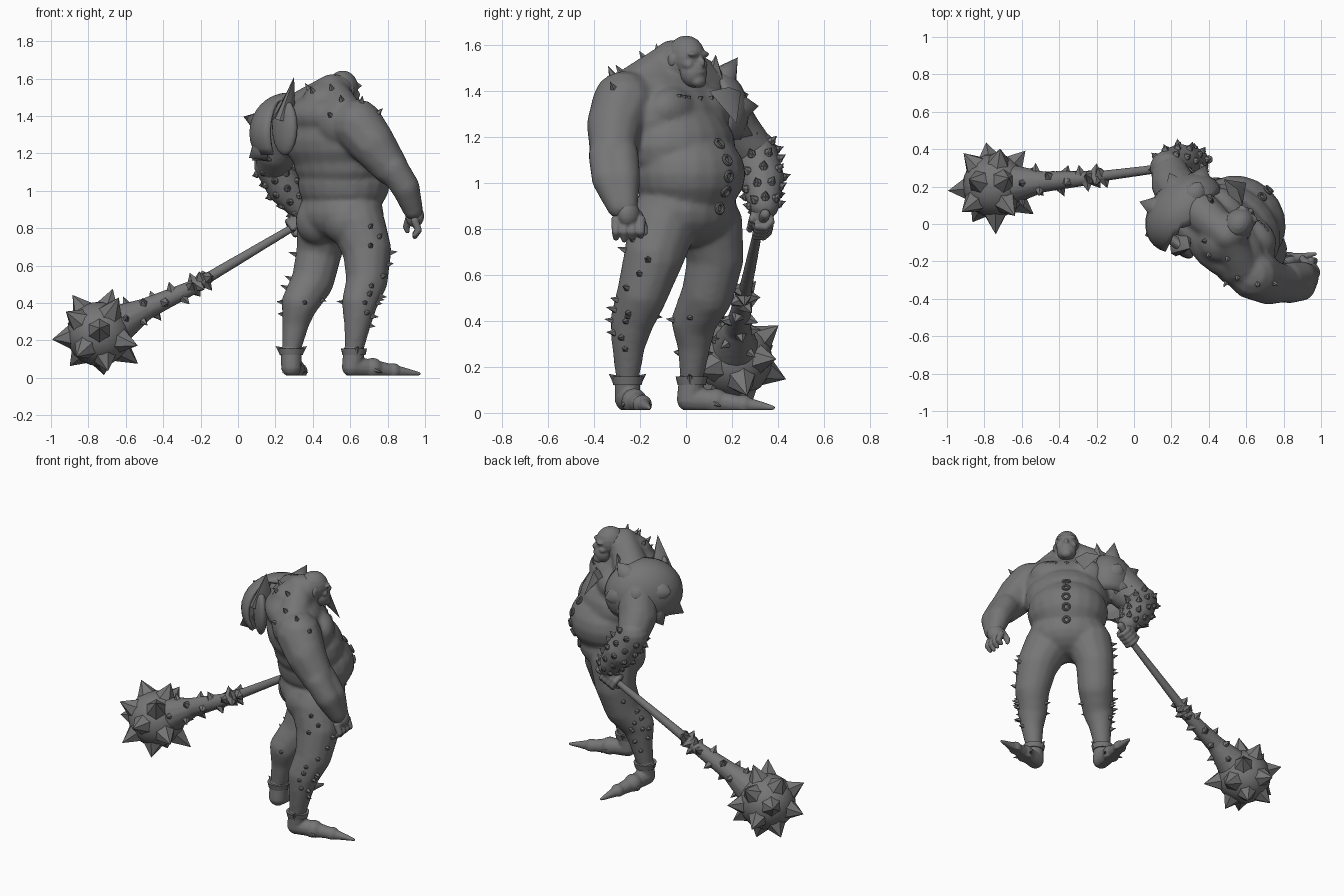
import bpy, bmesh, math, random
from mathutils import Vector as V, Matrix
from mathutils.bvhtree import BVHTree

random.seed(4)
if "Cube" in bpy.data.objects:
    bpy.data.objects.remove(bpy.data.objects["Cube"])

grey = bpy.data.materials.new("stone_grey")
grey.use_nodes = True
colour = (0.18, 0.18, 0.18, 1)
grey.diffuse_color = colour
grey.node_tree.nodes["Principled BSDF"].inputs["Base Color"].default_value = colour

# The giant faces diagonally: FWD is his front, LEFT his own left
FACING = math.radians(47)
TURN = Matrix.Rotation(FACING, 4, 'Z')
FWD, LEFT, UP = TURN @ V((1, 0, 0)), TURN @ V((0, 1, 0)), V((0, 0, 1))


def ball(bm, centre, radii, seg=20):
    m = Matrix.Translation(V(centre)) @ TURN @ Matrix.Diagonal((*radii, 1))
    bmesh.ops.create_uvsphere(bm, u_segments=seg, v_segments=seg // 2, radius=1, matrix=m)


def chain(bm, points, steps=7):
    """Limb made of overlapping balls; each point is x, y, z, radius."""
    for a, b in zip(points, points[1:]):
        a, b = V(a), V(b)
        for i in range(steps + 1):
            p = a.lerp(b, i / steps)
            ball(bm, p[:3], [p[3]] * 3, 14)


def cone(bm, base, tip, radius, sides=6, flat=1.0):
    base, tip = V(base), V(tip)
    d = tip - base
    m = Matrix.Translation((base + tip) / 2) @ d.to_track_quat('Z', 'Y').to_matrix().to_4x4()
    m = m @ Matrix.Diagonal((1, flat, 1, 1))
    bmesh.ops.create_cone(bm, cap_ends=True, segments=sides, radius1=radius, radius2=0,
                          depth=d.length, matrix=m)


def finish(name, bm, angle=None):
    mesh = bpy.data.meshes.new(name)
    bm.to_mesh(mesh)
    bm.free()
    mesh.materials.append(grey)
    ob = bpy.data.objects.new(name, mesh)
    bpy.context.collection.objects.link(ob)
    if angle:
        for o in bpy.context.selected_objects:
            o.select_set(False)
        ob.select_set(True)
        bpy.context.view_layer.objects.active = ob
        bpy.ops.object.shade_smooth_by_angle(angle=math.radians(angle))
    return ob


def fuse(name, bm, voxel, smooth=4):
    """Merge overlapping balls into one smooth skin."""
    ob = finish(name, bm)
    r = ob.modifiers.new("fuse", 'REMESH')
    r.mode, r.voxel_size = 'VOXEL', voxel
    s = ob.modifiers.new("soften", 'SMOOTH')
    s.factor, s.iterations = 0.5, smooth
    dg = bpy.context.evaluated_depsgraph_get()
    ob.data = bpy.data.meshes.new_from_object(ob.evaluated_get(dg))
    ob.modifiers.clear()
    ob.data.materials.clear()
    ob.data.materials.append(grey)
    for p in ob.data.polygons:
        p.use_smooth = True
    return ob


# Body: torso, arms and legs
bm = bmesh.new()
ball(bm, (.50, -.06, 1.27), (.20, .30, .20))
ball(bm, (.47, -.09, 1.40), (.17, .27, .12))
ball(bm, (.54, -.025, 1.16), (.215, .27, .2))
ball(bm, (.565, .015, 1.04), (.235, .26, .2))
ball(bm, (.55, 0, .88), (.2, .255, .16))
chest = V((.50, -.06, 1.32))
for side in (-1, 1):
    ball(bm, chest + FWD * .1 + LEFT * side * .11, (.09, .13, .1))
    ball(bm, V((.55, 0, .84)) - FWD * .08 + LEFT * side * .1, (.11, .12, .13))
    ball(bm, chest - FWD * .12 + LEFT * side * .14 + UP * .04, (.08, .12, .12))
right_leg = [(.64, -.10, .82, .15), (.69, -.14, .68, .133), (.69, -.19, .52, .113),
             (.65, -.235, .4, .097), (.64, -.25, .3, .075), (.62, -.255, .15, .052)]
left_leg = [(.46, .10, .82, .15), (.435, .13, .68, .125), (.4, .095, .52, .116),
            (.33, .035, .4, .1), (.31, .035, .3, .075), (.285, .025, .15, .052)]
chain(bm, right_leg)
chain(bm, left_leg)
chain(bm, [(.64, -.27, 1.35, .14), (.72, -.31, 1.25, .125), (.81, -.32, 1.13, .1)])
# Broad, flat right forearm
for y, r in ((-.345, .082), (-.285, .082)):
    chain(bm, [(.83, y, 1.12, r), (.895, y + .01, 1.02, r * .95), (.935, y * .5 - .12, .9, .055)])
chain(bm, [(.28, .12, 1.36, .13), (.21, .21, 1.22, .12), (.185, .3, 1.13, .095)])
# Thick neck sloping into the shoulders
chain(bm, [(.46, -.09, 1.45, .13), (.53, -.03, 1.53, .095)])
chain(bm, [(.5, -.06, 1.535, .085), (.57, -.22, 1.41, .105)])
chain(bm, [(.5, -.06, 1.54, .085), (.36, .06, 1.43, .115)])
body = fuse("body", bm, .012, 9)
skin = BVHTree.FromPolygons([v.co for v in body.data.vertices],
                            [p.vertices[:] for p in body.data.polygons])

# Head with brow, nose, jaw and ears
bm = bmesh.new()
skull = V((.56, 0, 1.55))
ball(bm, skull, (.09, .078, .093))
ball(bm, skull + FWD * .045 - UP * .07, (.057, .062, .064))
ball(bm, skull + FWD * .075 - UP * .105, (.03, .038, .03))
ball(bm, skull + FWD * .09 - UP * .025, (.02, .016, .024))
ball(bm, skull + FWD * .085 - UP * .066, (.02, .034, .009))
for side in (-1, 1):
    ball(bm, skull + FWD * .075 + LEFT * side * .032 + UP * .012, (.018, .033, .013))
    ball(bm, skull + FWD * .055 + LEFT * side * .045 - UP * .035, (.025, .022, .02))
    ball(bm, skull - FWD * .015 + LEFT * side * .08 - UP * .015, (.02, .01, .028))
fuse("head", bm, .006, 3)

# Open right hand
bm = bmesh.new()
ball(bm, (.945, -.25, .865), (.045, .055, .06))
for i in range(4):
    y = -.305 + i * .036
    chain(bm, [(.945, y, .84, .022), (.965, y, .79, .019), (.945, y, .755 + .008 * abs(i - 1), .014)])
chain(bm, [(.92, -.21, .86, .024), (.9, -.185, .81, .019), (.905, -.18, .785, .014)])
fuse("right_hand", bm, .006, 2)

# Left hand gripping the club handle
grip = V((.325, .325, .822))
shaft = V((.42, .055, .25)).normalized()
bm = bmesh.new()
chain(bm, [(.34, .34, .89, .052), (*(grip + UP * .02), .052)])
across = shaft.cross(UP).normalized()
rise = across.cross(shaft)
for i in range(4):
    c = grip + shaft * (.028 * (i - 1.5))
    loop = [c + (across * math.cos(a) + rise * math.sin(a)) * .042
            for a in [math.radians(50 * k) for k in range(7)]]
    chain(bm, [(*p, .017) for p in loop], 3)
fuse("left_hand", bm, .006, 2)

# Boots with pointed toes, flat soles and cuffs
boots = {
    "right_boot": [(.62, -.255, .14, .058), (.61, -.255, .06, .056), (.72, -.225, .05, .048),
                   (.83, -.19, .036, .036), (.9, -.175, .03, .022), (.97, -.16, .022, .010)],
    "left_boot": [(.285, .025, .14, .058), (.285, .015, .06, .056), (.30, .13, .05, .048),
                  (.33, .25, .036, .036), (.345, .32, .03, .022), (.36, .38, .022, .010)]}
for name, path in boots.items():
    bm = bmesh.new()
    chain(bm, path)
    for p in path[2:4]:
        ball(bm, p[:3], [p[3] * 1.18] * 3)
    ob = fuse(name, bm, .007, 2)
    for v in ob.data.vertices:
        v.co.z = max(v.co.z, .012)
    bm = bmesh.new()
    ankle, heel = V(path[0][:3]), V(path[1][:3])
    bmesh.ops.create_cone(bm, segments=20, radius1=.062, radius2=.07, depth=.035, cap_ends=True,
                          matrix=Matrix.Translation(ankle))
    toe = (V(path[2][:3]) - heel).normalized()
    for s in (-1, 1):
        out = toe.cross(UP) * s
        cone(bm, ankle + out * .045, ankle + out * .085 + UP * .03, .025)
        cone(bm, heel + toe * .1 + out * .03, heel + toe * .15 + out * .07 - UP * .02, .022)
    finish(name + "_cuff", bm, 40)


def skin_spike(bm, near, length, radius):
    """Spike growing from the closest point of the skin."""
    p, n, _, _ = skin.find_nearest(V(near))
    cone(bm, p - n * .012, p + n * length + UP * length * .25, radius, 5)


# Spikes down the outer legs and around the knees
bm = bmesh.new()
for path, out in ((right_leg, -LEFT), (left_leg, LEFT)):
    for i in range(13):
        t = i / 12 * 4.4
        k = min(int(t), 4)
        p = V(path[k][:3]).lerp(V(path[k + 1][:3]), t - k)
        d = Matrix.Rotation(random.uniform(-.7, .7), 3, 'Z') @ out
        skin_spike(bm, p + d * .2, random.uniform(.03, .045), .02)
    for a in (60, 120, -120, -60):
        d = Matrix.Rotation(math.radians(a), 3, 'Z') @ FWD
        skin_spike(bm, V(path[3][:3]) + d * .15, .035, .018)
finish("leg_spikes", bm)

# Small spikes over the shoulders and upper back
bm = bmesh.new()
for f, l, z in ((-.1, -.33, 1.56), (.0, -.42, 1.46), (-.18, -.22, 1.55), (-.14, -.1, 1.6),
                (-.2, .0, 1.58), (-.14, .1, 1.6), (-.25, -.18, 1.42)):
    skin_spike(bm, V((.5, -.06, z)) + FWD * f + LEFT * l, .032, .02)
finish("back_spikes", bm)

# Collar teeth and the rings down the belly
bm = bmesh.new()
for l in (-.15, -.1, -.05, 0, .05, .1):
    p, n, _, _ = skin.find_nearest(V((.52, -.04, 1.44 + abs(l) * .3)) + FWD * .25 + LEFT * l)
    cone(bm, p, p + n * .008 - UP * .05, .016, 5, .6)
finish("collar_teeth", bm)
for i, z in enumerate((1.17, 1.10, 1.03, .965, .89)):
    hit, n, _, _ = skin.ray_cast(V((.55, 0, z)) + FWD, -FWD)
    rot = n.to_track_quat('Z', 'Y').to_euler()
    bpy.ops.mesh.primitive_torus_add(location=hit + n * .004, rotation=rot, major_radius=.02,
                                     minor_radius=.008, major_segments=20, minor_segments=8)
    ring = bpy.context.object
    ring.name = "belly_ring_%d" % (i + 1)
    ring.data.materials.append(grey)
    bpy.ops.object.shade_smooth_by_angle()

# Shoulder armour shell
centre = V((.27, .06, 1.31))
bm = bmesh.new()
ball(bm, centre, (.24, .18, .215), 32)
drop = [v for v in bm.verts if (v.co - centre).dot(LEFT) < -.07 or v.co.z < 1.16]
bmesh.ops.delete(bm, geom=drop, context='VERTS')
shell = finish("shoulder_armour", bm, 50)
thick = shell.modifiers.new("thickness", 'SOLIDIFY')
thick.thickness = .02

# Shoulder armour spikes, tall rear fin and chest plate
bm = bmesh.new()
for f, l, h, length in ((-.45, 1, .35, .08), (.35, .9, .3, .06), (.9, .4, .1, .06), (-.3, .9, -.6, .07),
                        (.55, .2, .8, .09), (.75, .7, -.45, .05), (-.8, .3, -.5, .06)):
    d = V((f, l, h)).normalized()
    p = centre + FWD * d.x * .23 + LEFT * d.y * .17 + UP * d.z * .205
    n = FWD * d.x + LEFT * d.y + UP * d.z
    cone(bm, p - n * .02, p + n * length, .065, 8)
ball(bm, (.25, -.12, 1.34), (.04, .085, .15))
cone(bm, (.25, -.10, 1.38), (.3, -.13, 1.61), .08, 10, .6)
cone(bm, (.53, .17, 1.40), (.6, .22, 1.26), .085, 4, .4)
cone(bm, (.40, .12, 1.44), (.42, .13, 1.56), .06, 5, .6)
finish("shoulder_spikes", bm, 45)

# Studded gauntlet on the left forearm
elbow, middle, wrist = V((.18, .3, 1.14)), V((.25, .33, 1.02)), V((.335, .34, .905))
bm = bmesh.new()
chain(bm, [(*elbow, .097), (*middle, .1), (*wrist, .066)])
fuse("gauntlet", bm, .01, 3)
axis = (wrist - elbow).normalized()
side = axis.cross(FWD).normalized()
front = side.cross(axis)
bm = bmesh.new()
for row in range(5):
    t = row / 2
    c = elbow.lerp(middle, t) if t < 1 else middle.lerp(wrist, t - 1)
    for k in range(8):
        a = (k + row % 2 / 2) * math.tau / 8
        d = front * math.cos(a) + side * math.sin(a)
        p = c + d * (.094 - .032 * max(0, t - 1))
        ball(bm, p, [.02] * 3, 8)
        cone(bm, p, p + d * .034 + UP * .01, .02, 6)
finish("gauntlet_studs", bm, 40)

# Club: bent handle, thorny neck and spiked head
bm = bmesh.new()
neck = [(-.16, .258, .535, .03), (-.25, .245, .48, .04), (-.5, .225, .365, .06), (-.68, .21, .265, .115)]
chain(bm, [(.4, .345, .865, .024), (.27, .313, .79, .022), neck[0]], 26)
chain(bm, neck, 12)
fuse("club_handle", bm, .008, 3)
head = V((-.745, .205, .235))
bm = bmesh.new()
bmesh.ops.create_icosphere(bm, subdivisions=3, radius=.172, matrix=Matrix.Translation(head))
finish("club_head", bm, 40)
bm = bmesh.new()
count = 17
for i in range(count):
    z = 1 - (2 * i + 1) / count
    a = i * math.pi * (3 - math.sqrt(5)) + .5
    d = V((math.cos(a) * math.sqrt(1 - z * z), math.sin(a) * math.sqrt(1 - z * z), z))
    if d.dot(shaft) < .85:
        cone(bm, head + d * .14, head + d * min(random.uniform(.24, .275), .22 / max(-d.z, .1)), .075, 6)
for i in range(22):
    t = i / 21 * 2.6
    k = int(t)
    p = V(neck[k]).lerp(V(neck[k + 1]), t - k)
    a = i * 2.4
    d = across * math.cos(a) + rise * math.sin(a)
    cone(bm, p.xyz + d * p[3] * .7, p.xyz + d * (p[3] + .038) + shaft * .01, .032, 5)
finish("club_spikes", bm)
